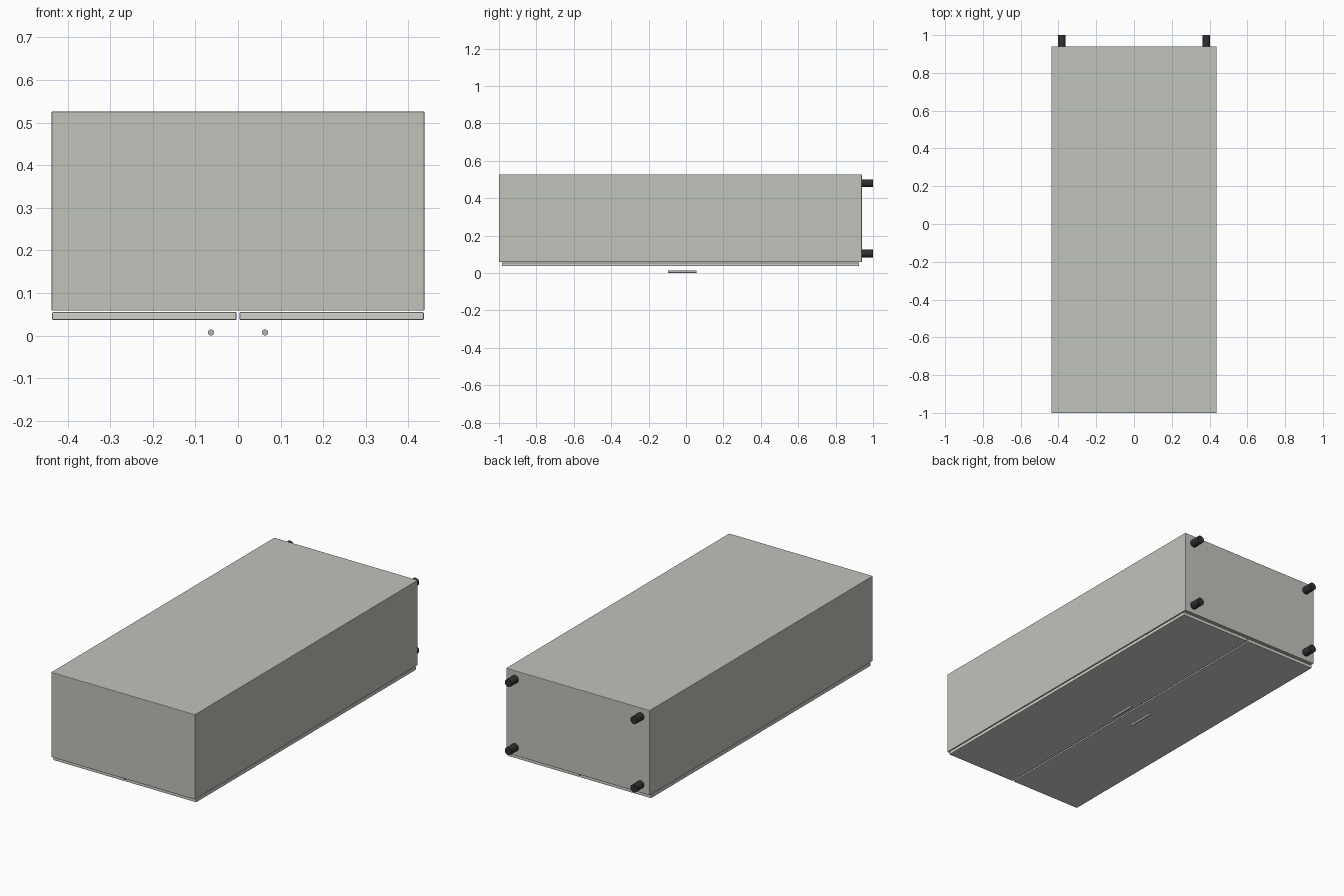
import bpy, math

if "Cube" in bpy.data.objects:
    bpy.data.objects.remove(bpy.data.objects["Cube"])


def material(name, rgb):
    m = bpy.data.materials.new(name)
    m.diffuse_color = (*rgb, 1)
    m.use_nodes = True
    m.node_tree.nodes["Principled BSDF"].inputs["Base Color"].default_value = m.diffuse_color
    return m


body_mat = material("sage_grey", (0.53, 0.55, 0.50))
door_mat = material("light_sage", (0.63, 0.64, 0.60))
metal_mat = material("metal", (0.45, 0.45, 0.45))
black_mat = material("black", (0.03, 0.03, 0.03))


def box(name, lo, hi, bevel, mat):
    """Box between two corners, with slightly softened edges."""
    bpy.ops.mesh.primitive_cube_add(size=1, location=[(a + b) / 2 for a, b in zip(lo, hi)])
    o = bpy.context.object
    o.name = name
    o.scale = [b - a for a, b in zip(lo, hi)]
    bpy.ops.object.transform_apply(location=False, rotation=False, scale=True)
    mod = o.modifiers.new("soft_edges", "BEVEL")
    mod.width = bevel
    mod.segments = 2
    o.data.materials.append(mat)


def rod(name, x, z, y0, y1, radius, sides, mat):
    """Cylinder running along y."""
    bpy.ops.mesh.primitive_cylinder_add(
        vertices=sides, radius=radius, depth=y1 - y0,
        location=(x, (y0 + y1) / 2, z), rotation=(math.pi / 2, 0, 0))
    o = bpy.context.object
    o.name = name
    o.data.materials.append(mat)
    bpy.ops.object.shade_smooth_by_angle(angle=math.radians(40))


# Cabinet lying on its doors: the carcass
box("cabinet_body", (-0.4375, -1.0, 0.0585), (0.4375, 0.94, 0.526), 0.002, body_mat)

for side, s in (("left", -1), ("right", 1)):
    # Door panel on the underside
    xs = sorted((s * 0.0035, s * 0.436))
    box(f"{side}_door", (xs[0], -0.985, 0.0365), (xs[1], 0.926, 0.0555), 0.003, door_mat)
    # Bar handle in front of the door
    rod(f"{side}_handle", s * 0.0635, 0.0075, -0.097, 0.057, 0.0072, 24, metal_mat)
    # Feet on the cabinet's bottom end
    for level, z in (("front", 0.105), ("rear", 0.48)):
        rod(f"{side}_{level}_foot", s * 0.3825, z, 0.938, 1.0, 0.021, 24, black_mat)
